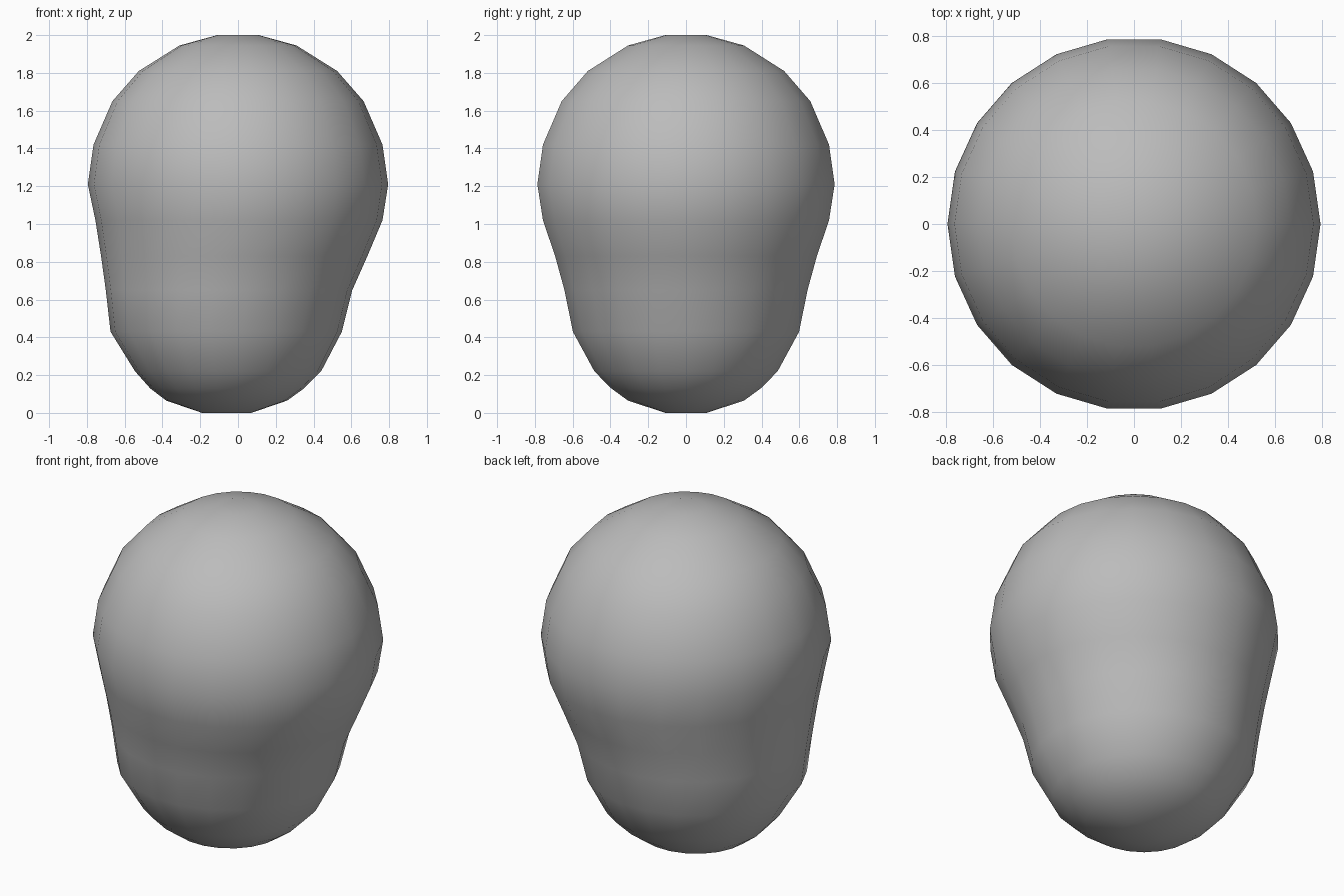
import bpy, bmesh, math

if "Cube" in bpy.data.objects:
    bpy.data.objects.remove(bpy.data.objects["Cube"])

# cross-sections from bottom to top: height, left x, right x, half depth in y
RINGS = [
    (0.00, -0.19, 0.07, 0.11),
    (0.065, -0.38, 0.26, 0.31),
    (0.13, -0.465, 0.35, 0.40),
    (0.22, -0.545, 0.44, 0.49),
    (0.43, -0.675, 0.55, 0.605),
    (0.65, -0.70, 0.605, 0.65),
    (0.83, -0.725, 0.685, 0.70),
    (1.02, -0.755, 0.765, 0.765),
    (1.21, -0.795, 0.795, 0.795),
    (1.42, -0.765, 0.765, 0.765),
    (1.65, -0.665, 0.665, 0.665),
    (1.81, -0.525, 0.525, 0.525),
    (1.945, -0.31, 0.31, 0.31),
    (2.00, -0.11, 0.11, 0.11),
]
SIDES = 22

# rounded body, lofted through the rings
bm = bmesh.new()
loops = []
for z, x0, x1, ry in RINGS:
    cx, rx = (x0 + x1) / 2, (x1 - x0) / 2
    angles = [2 * math.pi * i / SIDES for i in range(SIDES)]
    loops.append([bm.verts.new((cx + rx * math.cos(a), ry * math.sin(a), z)) for a in angles])
for low, high in zip(loops, loops[1:]):
    for i in range(SIDES):
        j = (i + 1) % SIDES
        bm.faces.new((low[i], low[j], high[j], high[i]))

# flat caps
bm.faces.new(loops[0][::-1])
bm.faces.new(loops[-1])
for f in bm.faces:
    f.smooth = True

mesh = bpy.data.meshes.new("rounded_body")
bm.to_mesh(mesh)
bm.free()
body = bpy.data.objects.new("rounded_body", mesh)
bpy.context.collection.objects.link(body)

# plain grey
grey = bpy.data.materials.new("grey")
grey.diffuse_color = (0.5, 0.5, 0.5, 1)
grey.use_nodes = True
grey.node_tree.nodes["Principled BSDF"].inputs["Base Color"].default_value = grey.diffuse_color
mesh.materials.append(grey)
